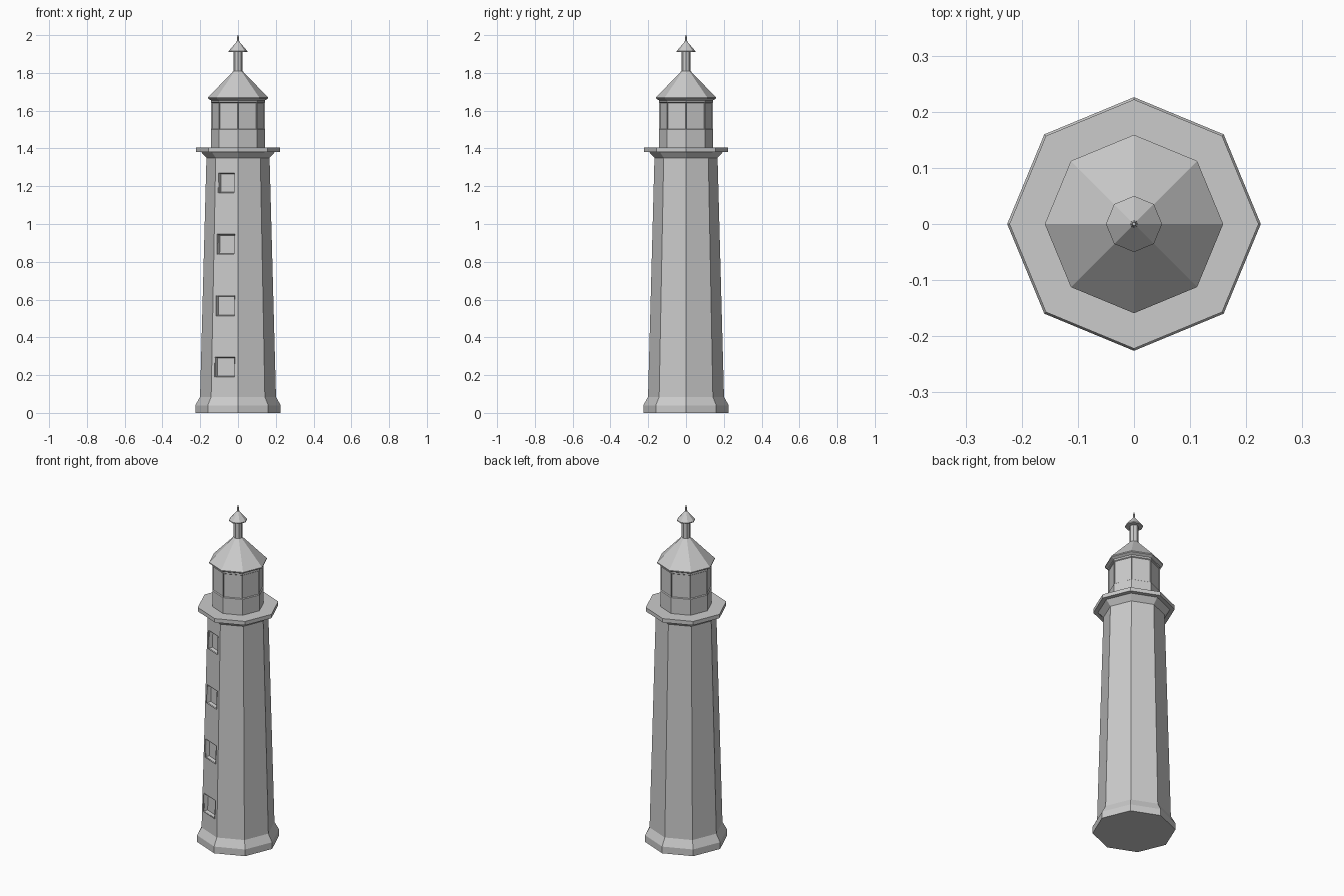
import bpy, bmesh, math
from mathutils import Matrix

if "Cube" in bpy.data.objects:
    bpy.data.objects.remove(bpy.data.objects["Cube"])

SIDES = 8


def add_object(name, bm):
    bmesh.ops.recalc_face_normals(bm, faces=bm.faces[:])
    mesh = bpy.data.meshes.new(name)
    bm.to_mesh(mesh)
    bm.free()
    obj = bpy.data.objects.new(name, mesh)
    bpy.context.collection.objects.link(obj)
    return obj


def lathe_bm(profile):
    """Closed octagonal solid from (radius, z) points, bottom to top."""
    bm = bmesh.new()
    rings = []
    for r, z in profile:
        angles = [2 * math.pi * i / SIDES for i in range(SIDES)]
        rings.append([bm.verts.new((r * math.cos(a), r * math.sin(a), z)) for a in angles])
    for low, high in zip(rings, rings[1:]):
        for i in range(SIDES):
            j = (i + 1) % SIDES
            bm.faces.new((low[i], low[j], high[j], high[i]))
    bm.faces.new(rings[0][::-1])
    bm.faces.new(rings[-1])
    return bm


def lathe(name, profile):
    return add_object(name, lathe_bm(profile))


def add_box(bm, w, h, y0, y1, matrix):
    """Box of width w, height h, from depth y0 to y1; -y is outward."""
    local = Matrix.Translation((0, (y0 + y1) / 2, 0)) @ Matrix.Diagonal((w, abs(y1 - y0), h, 1))
    bmesh.ops.create_cube(bm, size=1, matrix=matrix @ local)


# Tapered tower with plinth and flared top
Z0, R0, Z1, R1 = 0.085, 0.201, 1.35, 0.167
tower = lathe("tower", [(0.226, 0), (0.226, 0.04), (R0, Z0), (R1, Z1), (0.198, 1.384)])

# Gallery deck
lathe("gallery", [(0.222, 1.382), (0.222, 1.405)])

# Lantern room with a shallow recessed pane on each side
bm = lathe_bm([(0.142, 1.405), (0.142, 1.50), (0.142, 1.645), (0.142, 1.668)])
bm.normal_update()
panes = [f for f in bm.faces if abs(f.calc_center_median().z - 1.5725) < 0.01]
bmesh.ops.inset_individual(bm, faces=panes, thickness=0.005, depth=-0.005)
add_object("lantern_room", bm)

# Roof, vent pipe and pointed cap
lathe("roof", [(0.142, 1.655), (0.159, 1.664), (0.159, 1.67), (0.024, 1.81)])
lathe("vent_pipe", [(0.024, 1.80), (0.024, 1.915)])
lathe("vent_cap", [(0.05, 1.91), (0.05, 1.915), (0.007, 1.965), (0.003, 2.0)])

# Column of framed, recessed windows on the front-left face
cos_half = math.cos(math.pi / SIDES)
lean = math.atan((R0 - R1) * cos_half / (Z1 - Z0))
cutters = bmesh.new()
for n in range(4):
    z = 0.243 + n * 0.3247
    w, h = 0.113 - n * 0.007, 0.108
    apothem = (R0 + (R1 - R0) * (z - Z0) / (Z1 - Z0)) * cos_half
    place = (Matrix.Rotation(-math.pi / SIDES, 4, 'Z')
             @ Matrix.Translation((0, -apothem, z))
             @ Matrix.Rotation(-lean, 4, 'X'))
    add_box(cutters, w - 0.004, h - 0.004, -0.04, 0.03, place)
    bm = bmesh.new()
    add_box(bm, w, h, -0.004, 0.034, Matrix.Identity(4))
    bm.normal_update()
    front = [f for f in bm.faces if f.normal.y < -0.9]
    bmesh.ops.inset_individual(bm, faces=front, thickness=0.008, depth=-0.024)
    bm.transform(place)
    add_object(f"window_{n + 1}", bm)

# Openings in the tower wall behind the frames
cutter = add_object("window_cutter", cutters)
cutter.hide_render = True
cutter.display_type = 'WIRE'
cut = tower.modifiers.new("window_openings", 'BOOLEAN')
cut.operation = 'DIFFERENCE'
cut.solver = 'EXACT'
cut.object = cutter
